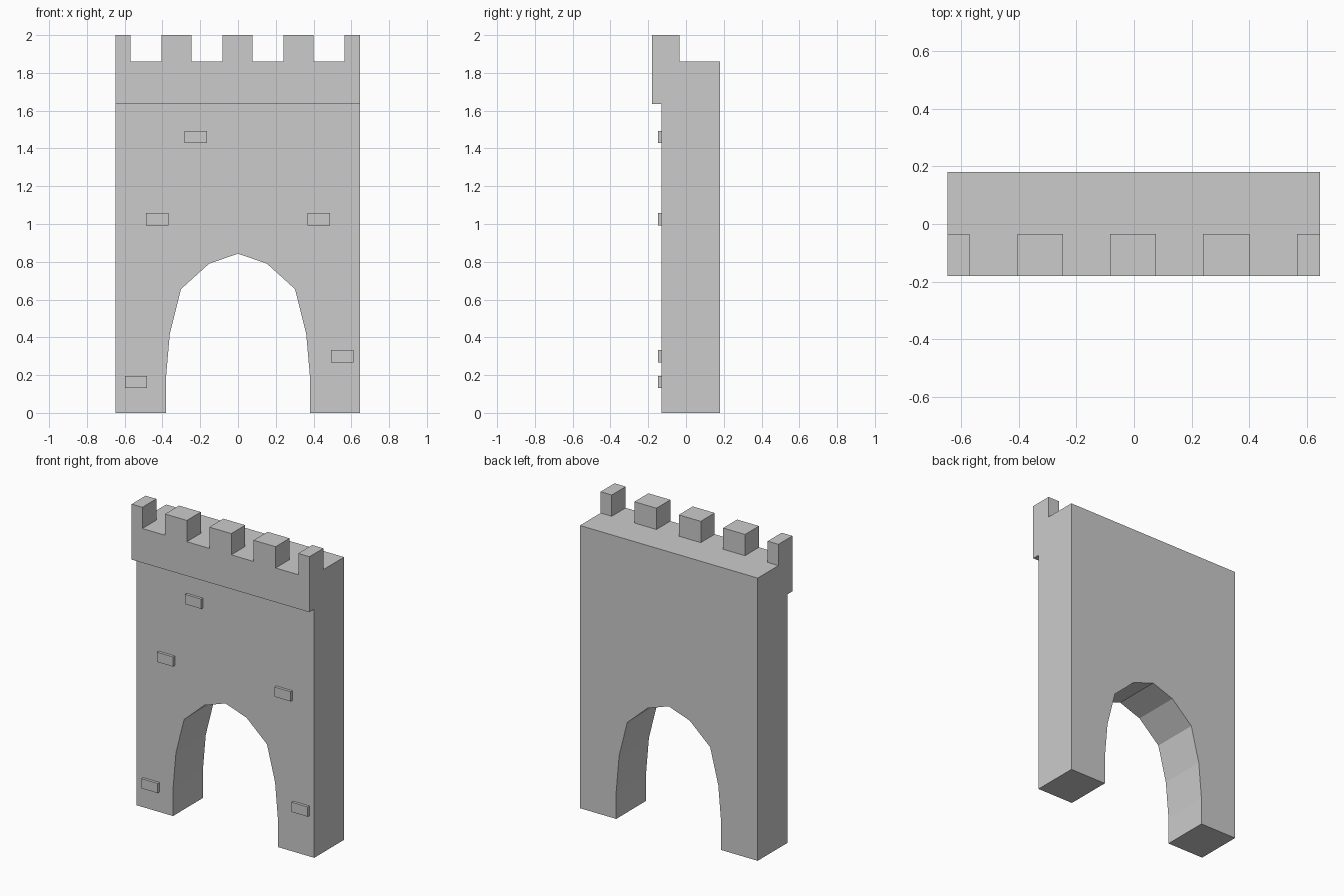
import bpy, bmesh

if "Cube" in bpy.data.objects:
    bpy.data.objects.remove(bpy.data.objects["Cube"])


def prism(name, pts, to3d, a, b):
    """Extrude a 2D profile from depth a to depth b."""
    bm = bmesh.new()
    lo = [bm.verts.new(to3d(u, v, a)) for u, v in pts]
    hi = [bm.verts.new(to3d(u, v, b)) for u, v in pts]
    bm.faces.new(lo)
    bm.faces.new(hi)
    n = len(pts)
    for i in range(n):
        j = (i + 1) % n
        bm.faces.new((lo[i], lo[j], hi[j], hi[i]))
    bmesh.ops.recalc_face_normals(bm, faces=bm.faces)
    me = bpy.data.meshes.new(name)
    bm.to_mesh(me)
    bm.free()
    ob = bpy.data.objects.new(name, me)
    bpy.context.collection.objects.link(ob)
    return ob


def along_x(u, v, d):
    return (d, u, v)


def along_y(u, v, d):
    return (u, d, v)


def rect(x0, x1, z0, z1):
    return [(x0, z0), (x1, z0), (x1, z1), (x0, z1)]


def cut(target, cutter):
    cutter.hide_render = True
    mod = target.modifiers.new("cut", 'BOOLEAN')
    mod.operation = 'DIFFERENCE'
    mod.solver = 'EXACT'
    mod.object = cutter
    bpy.context.view_layer.objects.active = target
    bpy.ops.object.modifier_apply(modifier=mod.name)
    bpy.data.objects.remove(cutter)


# Wall with overhanging parapet: side profile swept across the width
wall = prism("gate_wall", [
    (-0.13, 0), (0.18, 0), (0.18, 1.86), (-0.035, 1.86),
    (-0.035, 2), (-0.18, 2), (-0.18, 1.635), (-0.13, 1.635)],
    along_x, -0.648, 0.646)

# Arched gateway
half = [(0.382, -0.1), (0.382, 0.18), (0.361, 0.42), (0.302, 0.655), (0.153, 0.79)]
arch = half + [(0, 0.843)] + [(-x, z) for x, z in reversed(half)]
cut(wall, prism("gateway_cutter", arch, along_y, -0.4, 0.4))

# Gaps between the battlements
for x0, x1 in [(-0.57, -0.405), (-0.246, -0.083), (0.077, 0.24), (0.40, 0.565)]:
    cut(wall, prism("gap_cutter", rect(x0, x1, 1.86, 2.2), along_y, -0.4, 0.0))

# Raised bricks on the front face
for i, (x, z) in enumerate([(-0.223, 1.46), (-0.428, 1.025), (0.428, 1.025),
                            (-0.54, 0.163), (0.552, 0.30)]):
    prism(f"brick_{i + 1}", rect(x - 0.059, x + 0.059, z - 0.032, z + 0.032),
          along_y, -0.148, -0.125)
